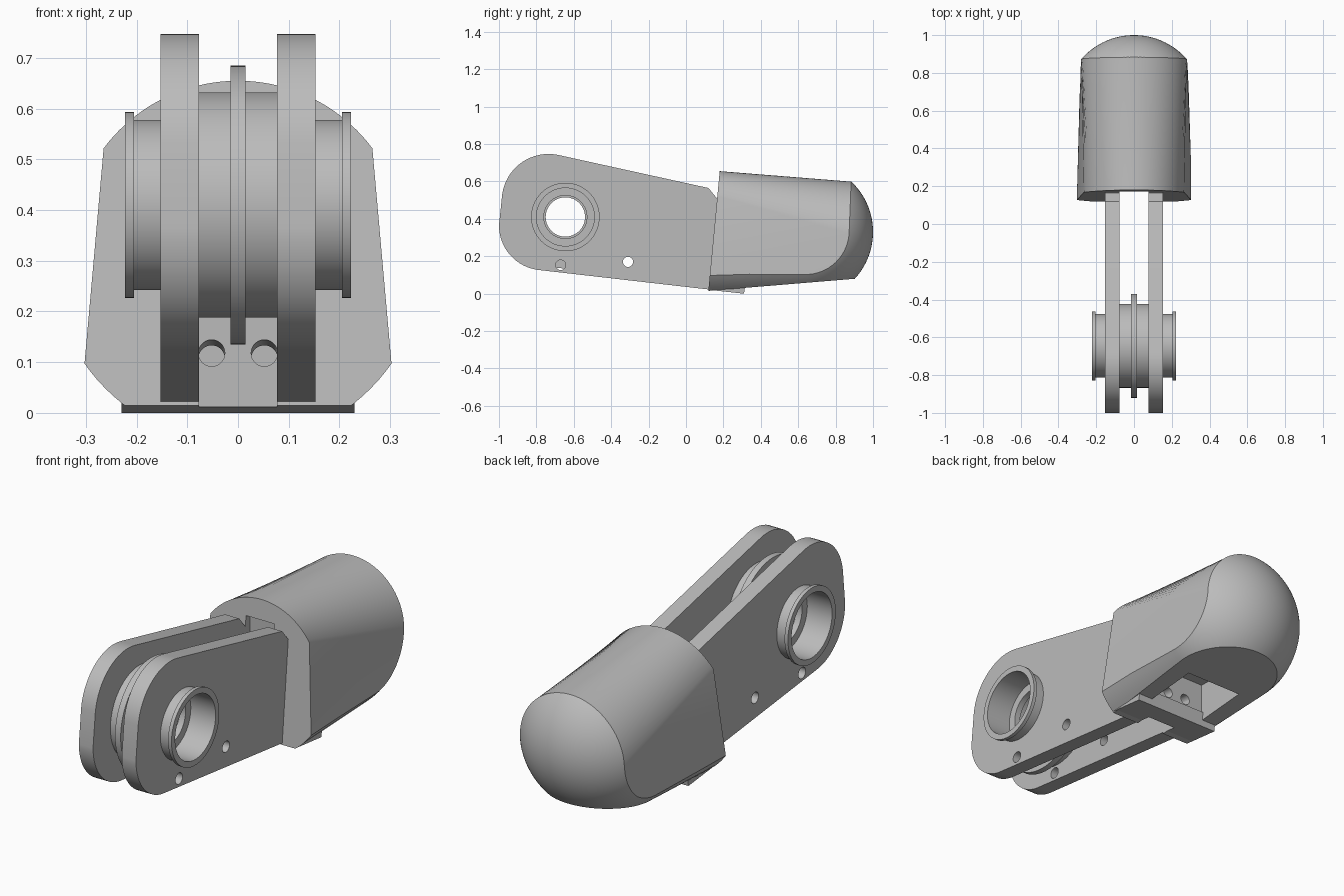
import bpy, bmesh, math
from mathutils import Matrix, Vector

cube = bpy.data.objects.get("Cube")
if cube:
    bpy.data.objects.remove(cube, do_unlink=True)

grey = bpy.data.materials.new("satin grey")
grey.use_nodes = True
COLOR = (0.5, 0.5, 0.5, 1)
grey.diffuse_color = COLOR
grey.node_tree.nodes["Principled BSDF"].inputs["Base Color"].default_value = COLOR


def finish(name, bm):
    bmesh.ops.recalc_face_normals(bm, faces=bm.faces)
    mesh = bpy.data.meshes.new(name)
    bm.to_mesh(mesh)
    bm.free()
    mesh.materials.append(grey)
    ob = bpy.data.objects.new(name, mesh)
    bpy.context.collection.objects.link(ob)
    return ob


def loft(name, rings, closed=False):
    """Skin a list of equal point rings, with end caps or as a closed loop."""
    bm = bmesh.new()
    rows = [[bm.verts.new(p) for p in ring] for ring in rings]
    n = len(rows[0])
    pairs = list(zip(rows, rows[1:]))
    if closed:
        pairs.append((rows[-1], rows[0]))
    else:
        bm.faces.new(rows[0])
        bm.faces.new(rows[-1])
    for a, b in pairs:
        for i in range(n):
            j = (i + 1) % n
            bm.faces.new((a[i], a[j], b[j], b[i]))
    return finish(name, bm)


def prism(name, profile, x0, x1):
    return loft(name, [[(x, y, z) for y, z in profile] for x in (x0, x1)])


def box(name, x, y0, y1, z0, z1):
    return prism(name, [(y0, z0), (y1, z0), (y1, z1), (y0, z1)], -x, x)


def rod(name, center, axis, radius, length):
    bm = bmesh.new()
    turn = Vector(axis).to_track_quat("Z", "Y").to_matrix().to_4x4()
    bmesh.ops.create_cone(bm, cap_ends=True, segments=48, radius1=radius,
                          radius2=radius, depth=length,
                          matrix=Matrix.Translation(center) @ turn)
    return finish(name, bm)


def activate(ob):
    bpy.ops.object.select_all(action="DESELECT")
    ob.select_set(True)
    bpy.context.view_layer.objects.active = ob


def carve(ob, cutter, operation="DIFFERENCE"):
    activate(ob)
    mod = ob.modifiers.new("carve", "BOOLEAN")
    mod.operation = operation
    mod.solver = "EXACT"
    mod.object = cutter
    bpy.ops.object.modifier_apply(modifier=mod.name)
    bpy.data.objects.remove(cutter, do_unlink=True)


def smooth(ob):
    activate(ob)
    bpy.ops.object.shade_smooth_by_angle(angle=math.radians(25))


def arc(cy, cz, r, start, end, n=16):
    return [(cy + r * math.cos(math.radians(start + (end - start) * i / n)),
             cz + r * math.sin(math.radians(start + (end - start) * i / n)))
            for i in range(n + 1)]


HUB_Y, HUB_Z = -0.645, 0.41

# Side plates
outline = ([(0.30, 0.002), (0.30, 0.5), (0.165, 0.51), (0.12, 0.565)]
           + arc(-0.735, 0.497, 0.25, 77, 172)
           + arc(-0.76, 0.365, 0.24, 180, 264))
for side, name in ((1, "left_plate"), (-1, "right_plate")):
    plate = prism(name, outline, side * 0.077, side * 0.153)
    for y, z, r in ((HUB_Y, HUB_Z, 0.16), (-0.31, 0.17, 0.027), (-0.67, 0.153, 0.027)):
        carve(plate, rod("drill", (0, y, z), (1, 0, 0), r, 1))
    smooth(plate)

# Hub with central flange, end lips and stepped bore
half = [(0.015, 0.275), (0.015, 0.222), (0.077, 0.222), (0.077, 0.168),
        (0.205, 0.168), (0.205, 0.183), (0.223, 0.183), (0.223, 0.155),
        (0.09, 0.155), (0.09, 0.115), (0.06, 0.115), (0.06, 0.155),
        (0.015, 0.155), (0.015, 0.105)]
section = half + [(-x, r) for x, r in reversed(half)]
STEPS = 96
hub = loft("hub", [[(x, HUB_Y + r * math.cos(t), HUB_Z + r * math.sin(t)) for x, r in section]
                   for t in (2 * math.pi * k / STEPS for k in range(STEPS))], closed=True)
smooth(hub)


# Fingertip body: tapered loft from an arched front to a semicircular back
def body_ring(top, corner, place):
    points = top + [(-corner[0], corner[1]), corner]
    return [(x, place(z), z) for x, z in points]


front_angle = math.degrees(math.asin(0.265 / 0.33))
front_top = arc(0, 0.325, 0.33, 90 - front_angle, 90 + front_angle, 40)
back_top = arc(0, 0.32, 0.28, 0, 180, 40)
tip = loft("fingertip", [
    body_ring(front_top, (0.31, 0.015), lambda z: 0.12 + 0.095 * (z - 0.02)),
    body_ring(back_top, (0.285, 0.077), lambda z: 0.87),
    body_ring(back_top, (0.285, 0.092), lambda z: 1.05)])

# Round the end and lower edges with a slightly tilted capsule
R, CY, CZ = 0.37, 0.63, 0.33
spine = [(-0.1, R)] + [(CY + d, r) for d, r in arc(0, 0, R, 90, 2, 32)]
capsule = loft("capsule", [
    [(r * math.cos(t), y, CZ + r * math.sin(t) + 0.04 * min(0, y - CY))
     for t in (2 * math.pi * k / STEPS for k in range(STEPS))] for y, r in spine])
carve(tip, capsule, "INTERSECT")

# Crossbar under the fingertip, in line with the plate bottoms
bar = prism("crossbar", [(0.125, 0.02), (0.31, 0.0), (0.32, 0.07), (0.14, 0.07)], -0.23, 0.23)

# Slot between the plates, lower pocket and two slanted cable holes
for part in (tip, bar):
    carve(part, box("slot", 0.077, 0.0, 0.2, -0.1, 0.56))
    if part == tip:
        carve(part, box("pocket", 0.153, 0.31, 0.58, -0.1, 0.22))
    for x in (-0.052, 0.052):
        carve(part, rod("drill", (x, 0.25, 0.113), (0, 1, -0.1), 0.026, 0.3))
    smooth(part)
